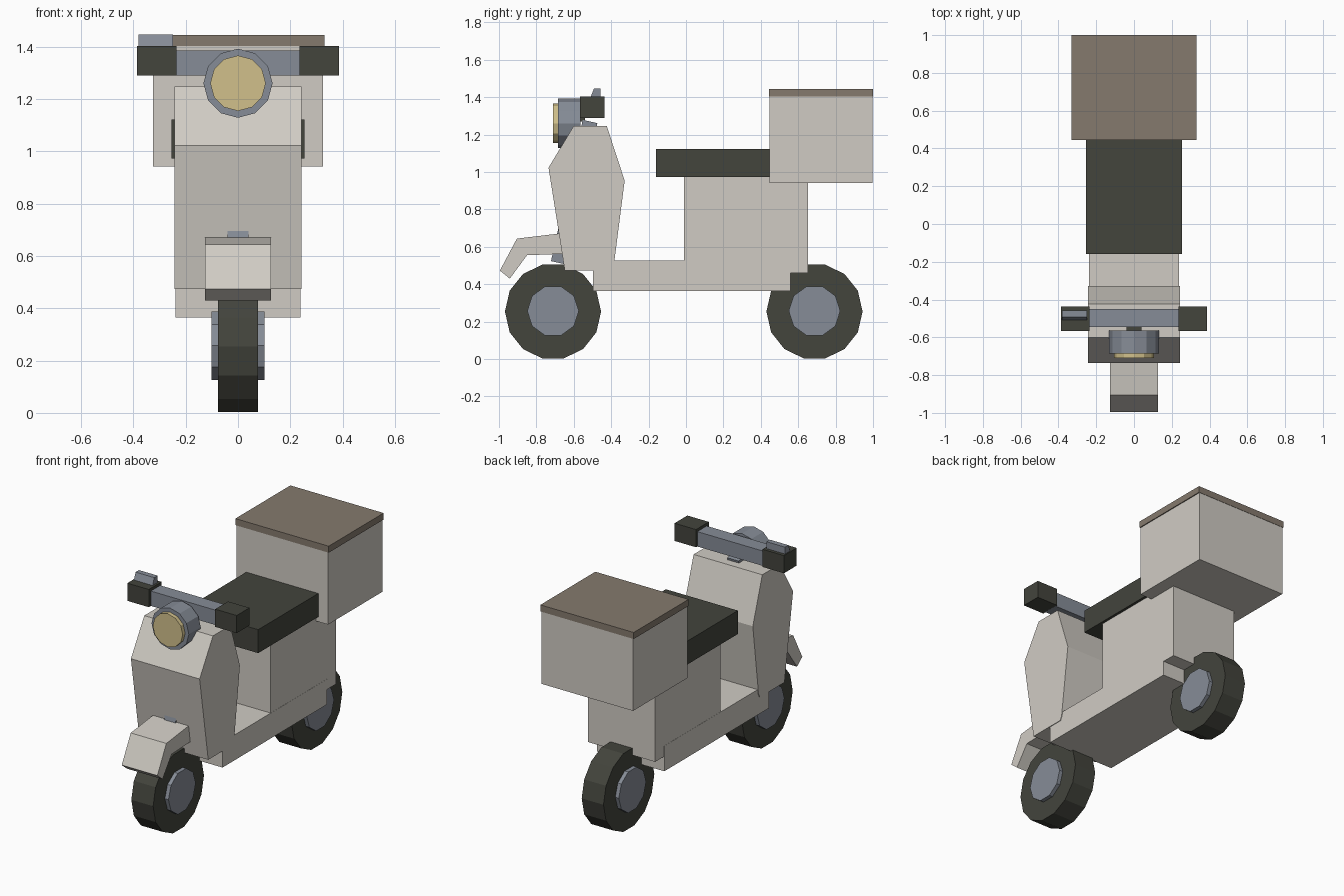
import bpy
import bmesh
from math import cos, sin, tau
from mathutils import Matrix, Vector

cube = bpy.data.objects.get("Cube")
if cube:
    bpy.data.objects.remove(cube, do_unlink=True)


def material(name, rgb):
    mat = bpy.data.materials.new(name)
    mat.use_nodes = True
    mat.diffuse_color = (*rgb, 1)
    mat.node_tree.nodes["Principled BSDF"].inputs["Base Color"].default_value = (*rgb, 1)
    return mat


CREAM = material("cream paint", (0.63, 0.60, 0.55))
BLACK = material("black rubber", (0.056, 0.058, 0.046))
METAL = material("grey metal", (0.24, 0.265, 0.31))
BROWN = material("brown lid", (0.235, 0.195, 0.155))
LENS = material("yellow lens", (0.64, 0.53, 0.26))


def finish(name, bm, mat):
    bmesh.ops.recalc_face_normals(bm, faces=bm.faces)
    mesh = bpy.data.meshes.new(name)
    bm.to_mesh(mesh)
    bm.free()
    mesh.materials.append(mat)
    obj = bpy.data.objects.new(name, mesh)
    bpy.context.collection.objects.link(obj)
    return obj


def prism(name, profile, x0, x1, mat):
    """Extrude a (y, z) side profile from x0 to x1."""
    bm = bmesh.new()
    face = bm.faces.new([bm.verts.new((x0, y, z)) for y, z in profile])
    new = bmesh.ops.extrude_face_region(bm, geom=[face])["geom"]
    moved = [v for v in new if isinstance(v, bmesh.types.BMVert)]
    bmesh.ops.translate(bm, verts=moved, vec=(x1 - x0, 0, 0))
    return finish(name, bm, mat)


def box(name, xs, ys, zs, mat):
    (y0, y1), (z0, z1) = ys, zs
    return prism(name, [(y0, z0), (y1, z0), (y1, z1), (y0, z1)], *xs, mat)


def disc(name, sides, radius, y, z, half_width, mat):
    """Wheel-like drum with its axle along x."""
    ring = [(y + radius * cos(tau * i / sides), z + radius * sin(tau * i / sides))
            for i in range(sides)]
    return prism(name, ring, -half_width, half_width, mat)


def lamp_drum(name, radius, y0, y1, mat):
    """Twelve-sided drum pointing forwards."""
    bm = bmesh.new()
    turn = Matrix.Translation((0, (y0 + y1) / 2, 1.26)) @ Matrix.Rotation(tau / 4, 4, 'X')
    bmesh.ops.create_cone(bm, cap_ends=True, segments=12, radius1=radius,
                          radius2=radius, depth=y1 - y0, matrix=turn)
    return finish(name, bm, mat)


# Wheels
for end, y in (("front", -0.711), ("rear", 0.687)):
    disc(end + "_tyre", 14, 0.257, y, 0.254, 0.077, BLACK)
    disc(end + "_hub", 10, 0.138, y, 0.257, 0.102, METAL)

# Bodywork
prism("front_shield", [(-0.735, 1.023), (-0.6, 1.247), (-0.424, 1.247),
                       (-0.328, 0.954), (-0.386, 0.5), (-0.4, 0.473),
                       (-0.648, 0.473)], -0.243, 0.243, CREAM)
box("footboard", (-0.239, 0.239), (-0.498, 0.56), (0.365, 0.527), CREAM)
box("seat_base", (-0.238, 0.238), (-0.01, 0.652), (0.46, 0.975), CREAM)
prism("front_fender", [(-0.995, 0.473), (-0.904, 0.644), (-0.66, 0.673),
                       (-0.62, 0.67), (-0.62, 0.564), (-0.85, 0.555),
                       (-0.942, 0.43)], -0.126, 0.126, CREAM)

# Seat and cargo box
box("seat", (-0.255, 0.255), (-0.16, 0.447), (0.972, 1.122), BLACK)
box("cargo_box", (-0.324, 0.324), (0.447, 0.998), (0.941, 1.405), CREAM)
box("cargo_lid", (-0.33, 0.33), (0.445, 1.0), (1.403, 1.445), BROWN)

# Steering column leaning back from the front wheel
low, high = Vector((-0.683, 0.515)), Vector((-0.513, 1.27))
side = (high - low).orthogonal().normalized() * 0.04
prism("steering_column", [low - side, low + side, high + side, high - side],
      -0.04, 0.04, METAL)

# Handlebar, grips and the small lever reservoir
box("handlebar", (-0.24, 0.24), (-0.545, -0.45), (1.29, 1.385), METAL)
for label, s in (("left", 1), ("right", -1)):
    box(label + "_grip", (s * 0.235, s * 0.387), (-0.566, -0.437), (1.29, 1.403), BLACK)
prism("lever_reservoir", [(-0.51, 1.4), (-0.458, 1.4), (-0.458, 1.447),
                          (-0.492, 1.447)], -0.38, -0.248, METAL)

# Headlight
lamp_drum("headlight_housing", 0.132, -0.685, -0.565, METAL)
lamp_drum("headlight_lens", 0.106, -0.71, -0.68, LENS)
box("headlight_mount", (-0.04, 0.04), (-0.57, -0.54), (1.27, 1.37), BLACK)
